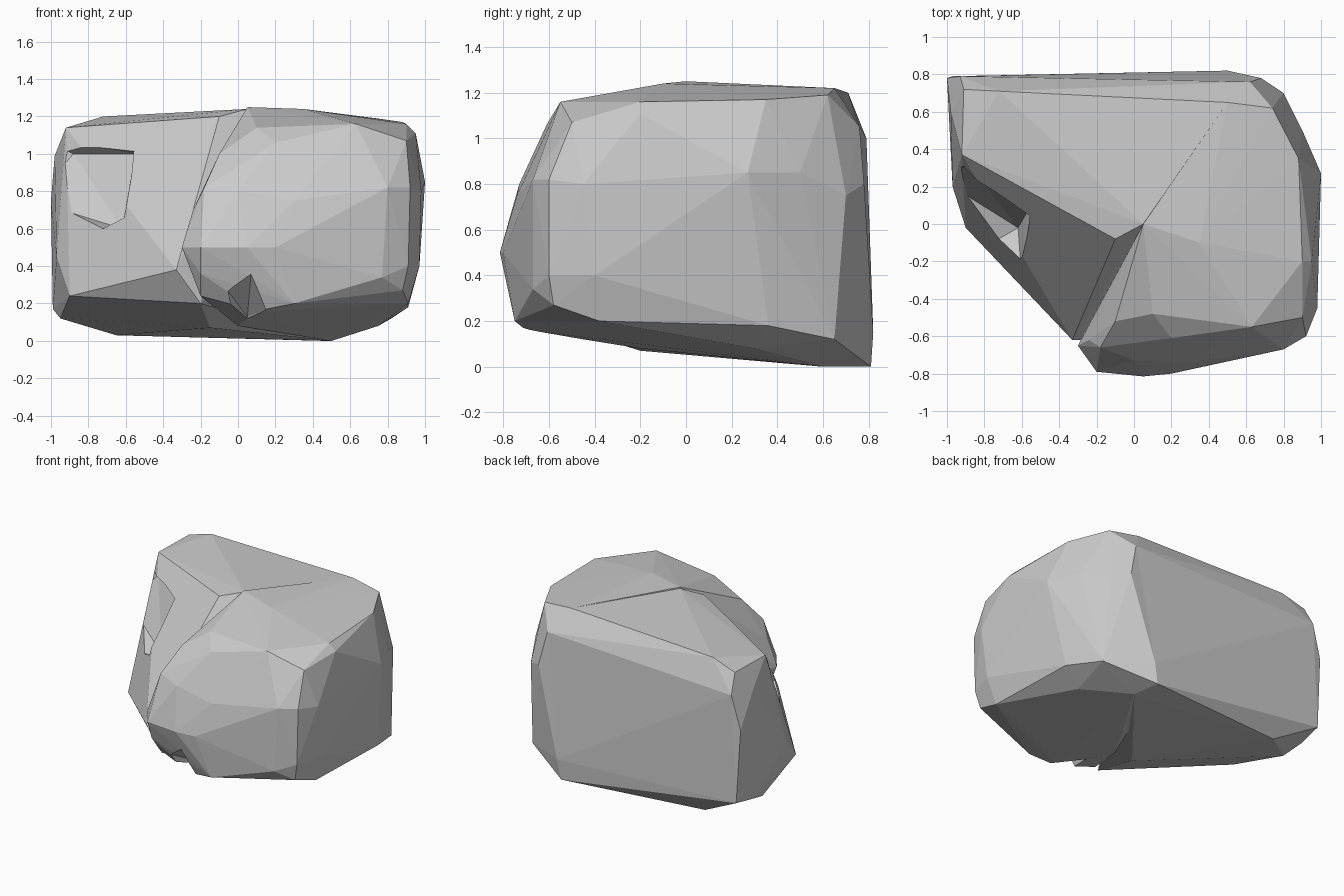
import bpy, bmesh


def hull(name, points):
    """Faceted boulder lump: the convex hull of a few corner points."""
    bm = bmesh.new()
    for p in points:
        bm.verts.new(p)
    res = bmesh.ops.convex_hull(bm, input=bm.verts)
    junk = {e for e in res["geom_interior"] + res["geom_unused"]
            if isinstance(e, bmesh.types.BMVert)}
    bmesh.ops.delete(bm, geom=list(junk), context='VERTS')
    bmesh.ops.recalc_face_normals(bm, faces=bm.faces)
    mesh = bpy.data.meshes.new(name)
    bm.to_mesh(mesh)
    bm.free()
    ob = bpy.data.objects.new(name, mesh)
    bpy.context.collection.objects.link(ob)
    return ob


# back slab: flat back, left wing and slanted front-left face
slab = hull("rock", [
    (-.92, .37, 1.14), (-.91, .72, 1.14), (-.72, .71, 1.20),
    (.5, .65, 1.22), (.05, 0, 1.24), (-.1, -.08, 1.2),
    (-1, .78, .75), (-.98, .6, .99), (-.97, .2, .45),
    (-.9, -.02, .24), (-.99, .6, .17), (-.95, .45, .12), (-.97, .79, .2),
    (-.93, .79, 1.0), (-.55, -.33, .28), (-.33, -.62, .38), (-.2, -.62, .2),
    (-.65, .7, .03), (.47, .81, 0), (.5, .6, 0), (-.15, -.2, .07),
    (.5, .82, .15), (.62, .76, 1.05)])

# right side with the rounded lump bulging out at the front
bulge = hull("front_bulge", [
    (-.3, -.65, .5), (-.2, -.79, .5), (.05, -.815, .5), (.2, -.8, .5),
    (-.24, -.62, .7), (-.18, -.66, .82), (.0, -.73, .8), (.3, -.74, .75),
    (-.1, -.52, 1.0), (.2, -.61, 1.06), (.63, -.55, 1.16), (.1, -.48, 1.14),
    (.05, 0, 1.25), (.35, -.1, 1.24), (.9, -.2, 1.16), (.95, -.2, 1.11),
    (.9, -.5, 1.07), (.8, -.67, .82), (.92, -.6, .82), (.98, -.45, .8),
    (1, .27, .85), (.77, -.67, .34), (.91, -.6, .4), (.88, -.58, .27),
    (.97, -.4, .4), (.91, -.38, .2), (.91, .36, .18), (.75, .3, .08),
    (.3, -.75, .2), (-.2, -.74, .36), (-.2, -.65, .24), (.1, -.7, .16),
    (.0, -.2, .08), (.5, .65, 1.22), (.74, .62, 1.19), (.88, .35, 1.17),
    (.62, .76, 1.05), (.68, .78, .8), (.8, .7, .75), (.9, .5, .85),
    (.82, .65, .12), (.5, .82, .15), (.47, .81, 0), (.5, .6, 0)])

# undercut below the front edge
notch = hull("notch_cutter", [
    (-.14, -.95, .38), (.08, -.95, .48), (.24, -.95, .2), (-.14, -.95, 0),
    (.24, -.95, 0), (.05, -.45, .13), (.04, -.45, 0)])

# dent in the left wing above its foot
dent = hull("dent_cutter", [
    (-1.1, .3, 1.1), (-1.1, .28, .75), (-.88, .31, 1.0), (-.62, -.02, .6),
    (-1.1, -.3, .6), (-.6, -.3, .7), (-.6, -.3, 1.1), (-.55, .1, 1.0)])

for other, op in ((bulge, 'UNION'), (notch, 'DIFFERENCE'), (dent, 'DIFFERENCE')):
    mod = slab.modifiers.new(other.name, 'BOOLEAN')
    mod.operation, mod.object, mod.solver = op, other, 'EXACT'
    other.hide_render = True

# bake the booleans, drop the helpers
dg = bpy.context.evaluated_depsgraph_get()
baked = bpy.data.meshes.new_from_object(slab.evaluated_get(dg))
slab.modifiers.clear()
slab.data = baked
for ob in (bulge, notch, dent):
    bpy.data.objects.remove(ob)
